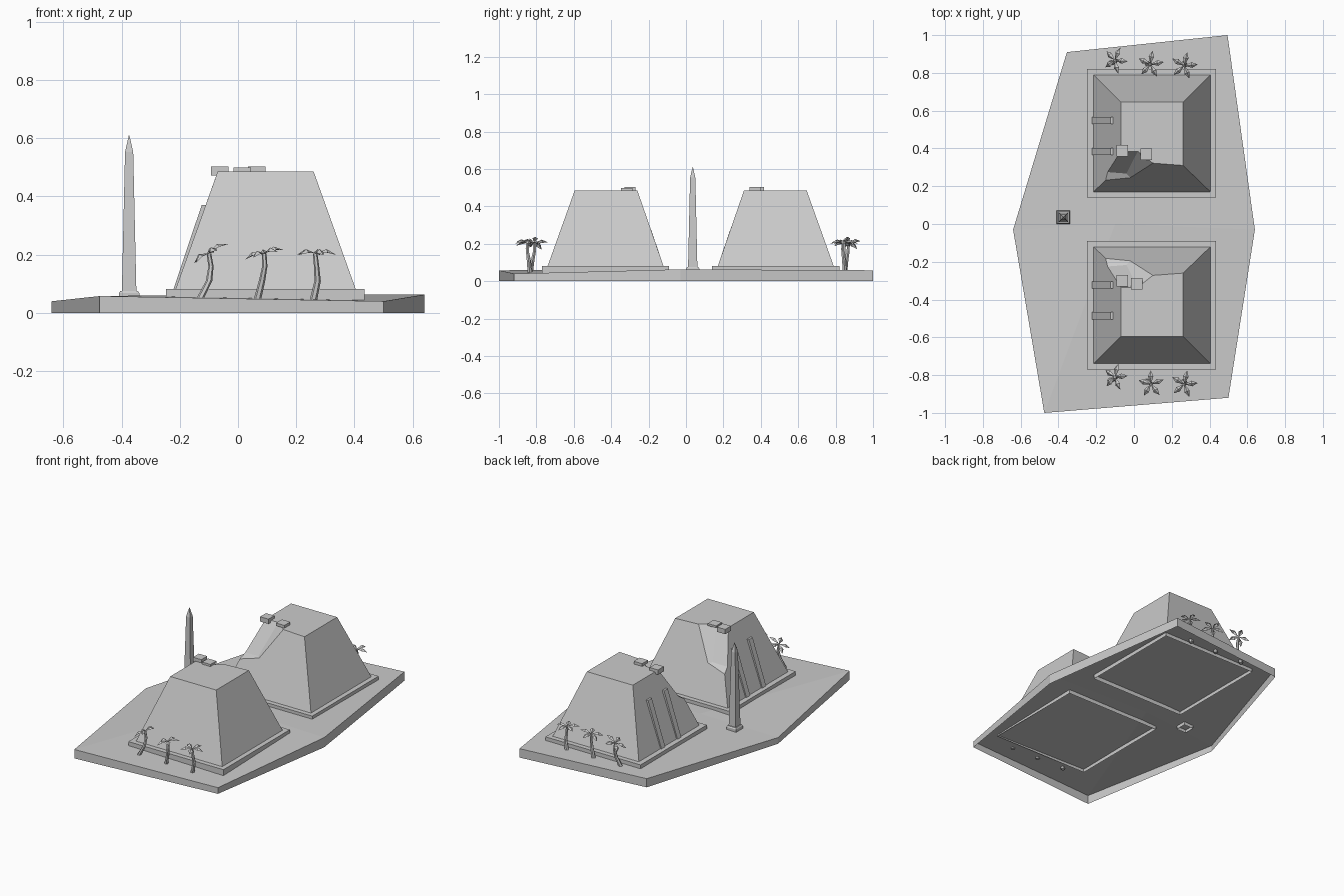
import bpy, bmesh, math
from mathutils import Matrix, Vector

if "Cube" in bpy.data.objects:
    bpy.data.objects.remove(bpy.data.objects["Cube"])


def mesh_obj(name, verts, faces):
    me = bpy.data.meshes.new(name)
    bm = bmesh.new()
    vs = [bm.verts.new(v) for v in verts]
    for f in faces:
        bm.faces.new([vs[i] for i in f])
    bmesh.ops.recalc_face_normals(bm, faces=bm.faces)
    bm.to_mesh(me)
    bm.free()
    ob = bpy.data.objects.new(name, me)
    bpy.context.collection.objects.link(ob)
    return ob


def loft(name, rings, cap_bottom=True, cap_top=True):
    n = len(rings[0])
    verts = [v for r in rings for v in r]
    faces = [(k * n + i, k * n + (i + 1) % n, (k + 1) * n + (i + 1) % n, (k + 1) * n + i)
             for k in range(len(rings) - 1) for i in range(n)]
    if cap_bottom:
        faces.append(tuple(range(n))[::-1])
    if cap_top:
        faces.append(tuple(range(len(verts) - n, len(verts))))
    return mesh_obj(name, verts, faces)


def rect(x0, x1, y0, y1, z):
    return [(x0, y0, z), (x1, y0, z), (x1, y1, z), (x0, y1, z)]


def square(cx, cy, h, z):
    return rect(cx - h, cx + h, cy - h, cy + h, z)


# uneven ground slab, open underneath
outline = [(-.475, -1.0, .058), (.5, -.92, .04), (.64, -.03, .063),
           (.495, 1.0, .058), (-.355, .91, .056), (-.64, -.03, .04)]
verts = [(x, y, 0) for x, y, z in outline] + outline + [(-.1, 0, .062)]
faces = [(i, (i + 1) % 6, 6 + (i + 1) % 6, 6 + i) for i in range(6)]
faces += [(6 + i, 6 + (i + 1) % 6, 12) for i in range(6)]
mesh_obj("ground_slab", verts, faces)

# truncated pyramids with a broken corner, mirrored about y = 0.025
pyr_v = [(-.215, .17, .08), (.405, .17, .08), (.405, .79, .08), (-.215, .79, .08),
         (.26, .31, .485), (.26, .645, .485), (-.07, .645, .485),
         (-.07, .385, .485), (.02, .385, .485), (.10, .322, .485),
         (-.15, .232, .262), (-.02, .245, .297), (-.04, .267, .297), (-.14, .275, .29)]
pyr_f = [(0, 1, 4, 9, 11, 10), (1, 2, 5, 4), (2, 3, 6, 5), (3, 0, 10, 13, 7, 6),
         (4, 5, 6, 7, 8, 9), (10, 11, 12, 13), (13, 12, 8, 7), (11, 9, 8, 12)]
for name, flip in (("back", False), ("front", True)):
    def my(y, flip=flip):
        return .05 - y if flip else y
    mesh_obj(name + "_pyramid", [(x, my(y), z) for x, y, z in pyr_v], pyr_f)
    y0, y1 = sorted((my(.14), my(.82)))
    loft(name + "_plinth", [rect(-.248, .435, y0, y1, z) for z in (.035, .082)],
         cap_bottom=False)

# sloping ribs on the left faces
rib = [(-.222, .08), (-.125, .37), (-.105, .37), (-.195, .08)]
for i, y in enumerate((.548, .384, -.323, -.486)):
    loft(f"rib_{i}", [[(x, y + s * .019, z) for x, z in rib] for s in (-1, 1)])

# loose stone blocks by the broken corners
for i, (x, y, z0, z1) in enumerate(((-.062, .388, .472, .503), (.065, .37, .485, .503),
                                    (-.062, -.30, .472, .503), (.015, -.317, .485, .499))):
    loft(f"stone_block_{i}", [square(x, y, .03, z) for z in (z0, z1)])

# obelisk on its foot
ox, oy = -.374, .036
loft("obelisk_foot", [square(ox, oy, h, z) for h, z in
                      ((.035, .03), (.035, .068), (.03, .076))], cap_bottom=False)
loft("obelisk", [square(ox, oy, h, z) for h, z in
                 ((.025, .07), (.014, .553), (.001, .61))])


# palm: bent six-sided trunk and five folded leaves
def palm(name, base, crown, bend, tilt, spin):
    bx, by = base
    cx, cy = crown
    path = [(bx, by, .04, .013), (bx + (cx - bx) * .5 + bend, (by + cy) / 2, .11, .011),
            (cx + bend * .4, cy, .16, .009), (cx, cy, .205, .008)]
    loft(name + "_trunk", [[(x + r * math.cos(a * math.pi / 3), y + r * math.sin(a * math.pi / 3), z)
                            for a in range(6)] for x, y, z, r in path])
    verts, faces = [], []
    m = Matrix.Translation((cx, cy, .205)) @ Matrix.Rotation(math.radians(-tilt), 4, 'Y')
    leaf = [(0, 0, 0), (.042, -.015, .002), (.04, 0, .014), (.042, .015, .002), (.073, 0, -.006)]
    for k in range(5):
        a = Matrix.Rotation(math.radians(spin + 72 * k), 4, 'Z')
        n = len(verts)
        verts += [m @ a @ Vector(v) for v in leaf]
        faces += [(n, n + 1, n + 2), (n, n + 2, n + 3),
                  (n + 1, n + 4, n + 2), (n + 2, n + 4, n + 3)]
    mesh_obj(name + "_leaves", verts, faces)


palm("front_palm_0", (-.135, -.83), (-.10, -.81), .018, 30, 5)
palm("front_palm_1", (.065, -.83), (.09, -.848), .005, 14, 20)
palm("front_palm_2", (.258, -.835), (.265, -.848), .012, 0, 5)
palm("back_palm_0", (-.135, .85), (-.10, .867), .018, 30, -5)
palm("back_palm_1", (.065, .85), (.087, .845), .005, 14, 10)
palm("back_palm_2", (.258, .85), (.265, .838), .012, 0, 5)
